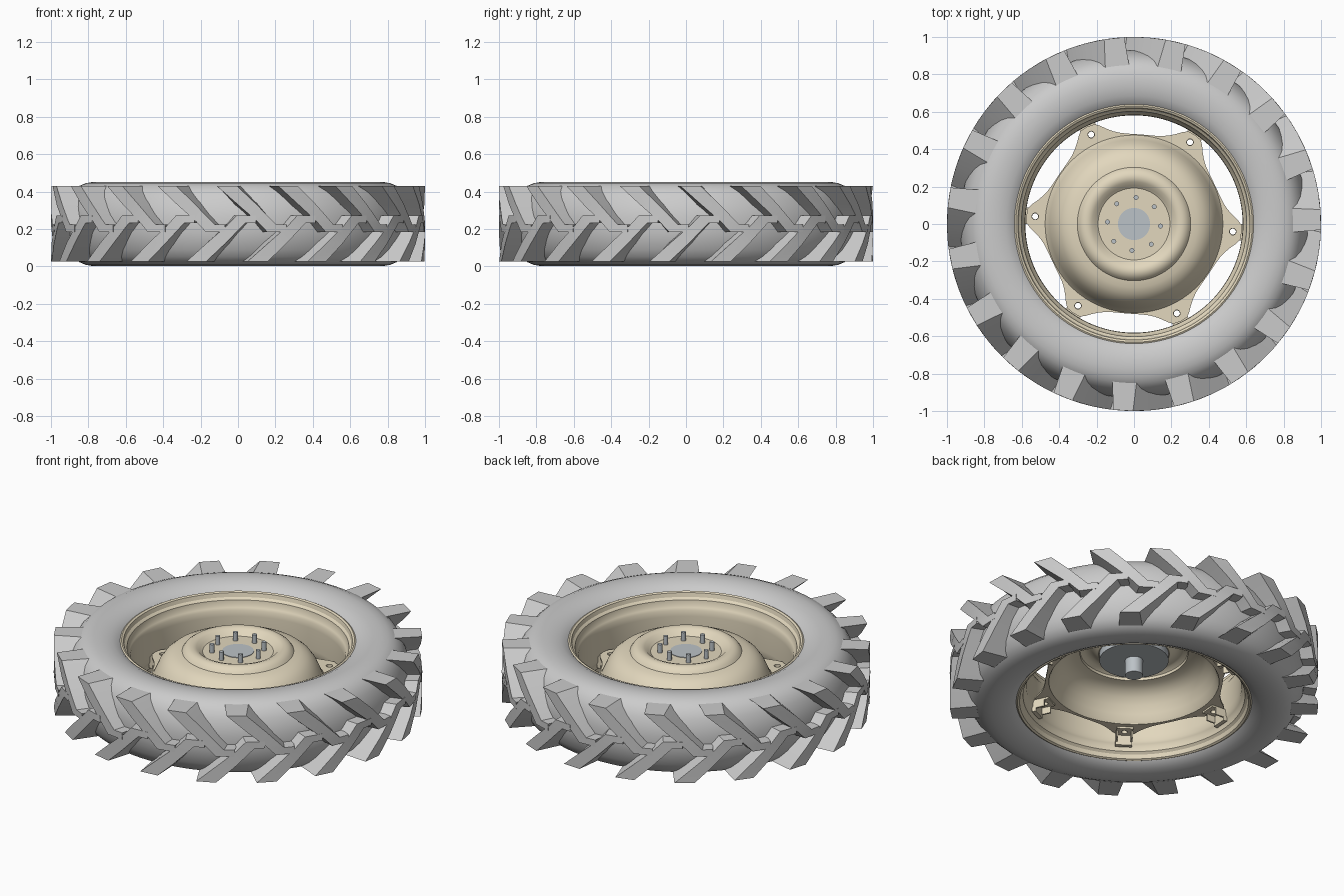
import bpy, bmesh
from math import sin, cos, radians, pi
from mathutils import Matrix, Vector

if "Cube" in bpy.data.objects:
    bpy.data.objects.remove(bpy.data.objects["Cube"])

MID = 0.227           # middle plane of the wheel
PHASE = -4.4          # angle of the first disc lobe
LUGS = 19


def material(name, col):
    m = bpy.data.materials.new(name)
    m.diffuse_color = (*col, 1)
    m.use_nodes = True
    m.node_tree.nodes["Principled BSDF"].inputs["Base Color"].default_value = m.diffuse_color
    return m


CREAM = material("cream_paint", (0.76, 0.68, 0.51))
STEEL = material("steel", (0.50, 0.54, 0.57))


def finish(name, bm, mat=None, angle=30):
    bmesh.ops.recalc_face_normals(bm, faces=bm.faces)
    me = bpy.data.meshes.new(name)
    bm.to_mesh(me)
    bm.free()
    ob = bpy.data.objects.new(name, me)
    bpy.context.collection.objects.link(ob)
    if mat:
        me.materials.append(mat)
    if angle:
        bpy.ops.object.select_all(action='DESELECT')
        ob.select_set(True)
        bpy.context.view_layer.objects.active = ob
        bpy.ops.object.shade_smooth_by_angle(angle=radians(angle))
    return ob


def polar(r, deg, z):
    return Vector((r * cos(radians(deg)), r * sin(radians(deg)), z))


def lathe(name, loop, mat=None, segs=120, angle=30):
    """Spin a closed (r, z) loop around the z axis."""
    bm = bmesh.new()
    rings = [[bm.verts.new(polar(r, 360 * i / segs, z)) for r, z in loop] for i in range(segs)]
    n = len(loop)
    for i in range(segs):
        a, b = rings[i], rings[(i + 1) % segs]
        for j in range(n):
            k = (j + 1) % n
            bm.faces.new((a[j], b[j], b[k], a[k]))
    return finish(name, bm, mat, angle)


def plate(name, loops, z, thick, mat):
    """Flat plate with holes, from 2D outlines (first outer, the rest holes)."""
    cu = bpy.data.curves.new(name, 'CURVE')
    cu.dimensions = '2D'
    cu.fill_mode = 'BOTH'
    cu.extrude = thick / 2
    for pts in loops:
        s = cu.splines.new('POLY')
        s.points.add(len(pts) - 1)
        for p, q in zip(s.points, pts):
            p.co = (q[0], q[1], 0, 1)
        s.use_cyclic_u = True
    tmp = bpy.data.objects.new(name + "_outline", cu)
    bpy.context.collection.objects.link(tmp)
    me = bpy.data.meshes.new_from_object(tmp.evaluated_get(bpy.context.evaluated_depsgraph_get()))
    bpy.data.objects.remove(tmp)
    bm = bmesh.new()
    bm.from_mesh(me)
    bmesh.ops.remove_doubles(bm, verts=bm.verts, dist=1e-5)
    bmesh.ops.translate(bm, verts=bm.verts, vec=(0, 0, z))
    return finish(name, bm, mat)


def circle(cx, cy, r, n=20):
    return [(cx + r * cos(2 * pi * i / n), cy + r * sin(2 * pi * i / n)) for i in range(n)]


def box(bm, x, y, z, rot):
    """Box from (min, max) ranges, turned about the wheel axis."""
    c = [(a + b) / 2 for a, b in (x, y, z)]
    s = [b - a for a, b in (x, y, z)]
    m = Matrix.Rotation(radians(rot), 4, 'Z') @ Matrix.Translation(c) @ Matrix.Diagonal((*s, 1))
    bmesh.ops.create_cube(bm, size=1, matrix=m)


def mirrored(half):
    return half + [(r, 2 * MID - z) for r, z in reversed(half)]


# Tyre carcass
tyre_half = [(0.612, 0.385), (0.630, 0.406), (0.650, 0.424), (0.685, 0.441), (0.73, 0.450),
             (0.775, 0.452), (0.815, 0.445), (0.85, 0.430), (0.88, 0.402), (0.902, 0.365),
             (0.918, 0.32), (0.929, 0.27)]
lathe("tyre", mirrored(tyre_half), angle=50)

# Tread lugs: edges as (angle, z) pairs from shoulder to nose
EDGE_A = [(-3, .43), (3.5, .33), (9.5, .24), (12.5, .185), (18.5, .185)]
EDGE_B = [(3.2, .43), (9, .335), (13.5, .255), (15.2, .225), (18.5, .225)]


def lug_row(name, start, flip):
    bm = bmesh.new()
    for i in range(LUGS):
        base = start + 360 * i / LUGS
        rows = []
        for k, ((a0, z0), (a1, z1)) in enumerate(zip(EDGE_A, EDGE_B)):
            low = 0.84 if k == 0 else 0.89
            pts = [(low, a0 - 1.3, z0), (1.0, a0, z0), (1.0, a1, z1), (low, a1 + 1.3, z1)]
            rows.append([bm.verts.new(polar(r, base + a, 0.457 - z if flip else z))
                         for r, a, z in pts])
        for p, q in zip(rows, rows[1:]):
            for j in range(4):
                k = (j + 1) % 4
                bm.faces.new((p[j], q[j], q[k], p[k]))
        bm.faces.new(rows[0])
        bm.faces.new(rows[-1])
    return finish(name, bm, angle=20)


lug_row("upper_lugs", 266.5, False)
lug_row("lower_lugs", 266.5 + 180 / LUGS, True)

# Rim: visible inside profile, then the same pushed outwards
rim_half = [(0.640, 0.402), (0.641, 0.414), (0.632, 0.419), (0.621, 0.413), (0.615, 0.390),
            (0.602, 0.378), (0.598, 0.350), (0.590, 0.338), (0.583, 0.325), (0.581, 0.290)]
back_half = [(0.594, 0.290), (0.597, 0.330), (0.611, 0.350), (0.613, 0.370), (0.628, 0.384),
             (0.632, 0.402)]
inner = mirrored(rim_half)
outer = mirrored(list(reversed(back_half)))
lathe("rim", inner + list(reversed(outer)), CREAM)

# Dished wheel centre
dish = [(0.085, 0.352), (0.192, 0.352), (0.205, 0.362), (0.225, 0.380), (0.248, 0.388),
        (0.272, 0.384), (0.292, 0.370), (0.303, 0.354), (0.34, 0.348), (0.375, 0.333),
        (0.405, 0.308), (0.43, 0.272), (0.45, 0.228), (0.463, 0.195), (0.475, 0.178)]
under = [(r - (0.010 if r > 0.3 else 0), z - 0.012) for r, z in dish]
under[0] = (0.085, 0.340)
lathe("wheel_dish", dish + list(reversed(under)), CREAM)

# Six-lobed mounting flange with bolt holes
lobe = [(0, .577), (4, .574), (6.5, .556), (9.5, .53), (13, .508), (17, .493), (21, .485), (25.5, .481)]
outline = []
for i in range(6):
    side = [(-d, r) for d, r in reversed(lobe[1:])] + lobe + [(30, .480)]
    outline += [polar(r, PHASE + 60 * i + d, 0)[:2] for d, r in side]
holes = [circle(*polar(0.53, PHASE + 60 * i, 0)[:2], 0.018) for i in range(6)]
plate("mounting_flange", [outline, circle(0, 0, 0.462, 120)] + holes, 0.172, 0.012, CREAM)

# Rim brackets under every lobe: tab with hole, rim leg and side walls
bm = bmesh.new()
for i in range(6):
    a = PHASE + 60 * i
    ux, uy = Vector((cos(radians(a)), sin(radians(a)))), Vector((-sin(radians(a)), cos(radians(a))))
    corners = [ux * x + uy * y for x, y in ((.49, -.045), (.575, -.045), (.575, .045), (.49, .045))]
    plate("bracket_tab_%d" % (i + 1), [corners, circle(*(ux * 0.53), 0.016)], 0.160, 0.011, CREAM)
    box(bm, (0.565, 0.588), (-0.045, 0.045), (0.095, 0.165), a)
    for s in (-1, 1):
        y = sorted((s * 0.036, s * 0.045))
        box(bm, (0.515, 0.575), y, (0.115, 0.165), a)
finish("rim_brackets", bm, CREAM, angle=0)

# Hub drum with stub shaft and centre cap
hub = [(0.0005, 0.205), (0.048, 0.205), (0.048, 0.298), (0.188, 0.298), (0.188, 0.340),
       (0.086, 0.340), (0.086, 0.355), (0.0005, 0.355)]
lathe("hub", hub, STEEL, segs=64)

# Wheel studs
bm = bmesh.new()
for i in range(8):
    bmesh.ops.create_cone(bm, cap_ends=True, segments=16, radius1=0.013, radius2=0.013, depth=0.07,
                          matrix=Matrix.Translation(polar(0.142, PHASE + 45 * i, 0.367)))
finish("wheel_studs", bm, STEEL)
